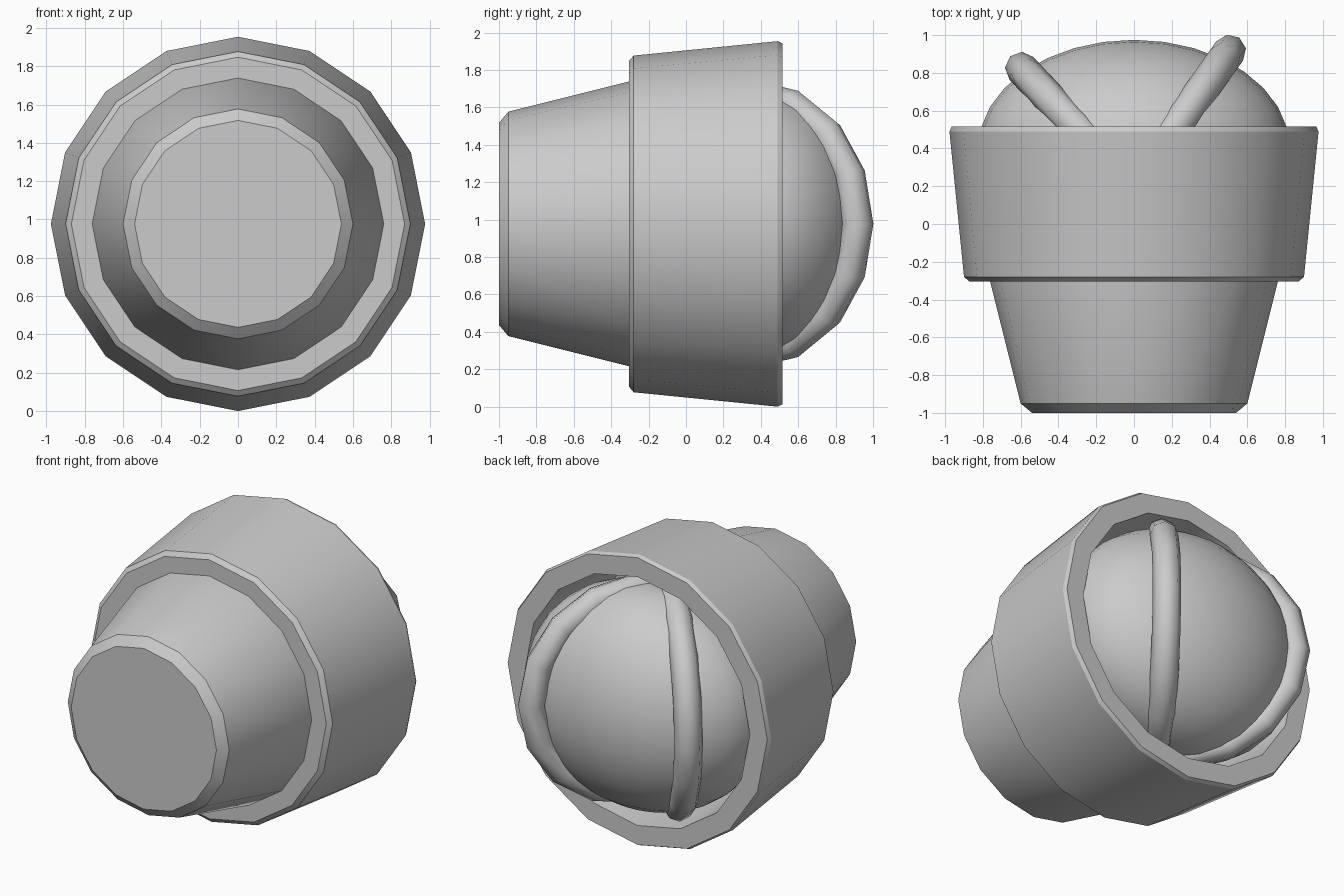
import bpy, bmesh, math
from mathutils import Vector

cube = bpy.data.objects.get("Cube")
if cube:
    bpy.data.objects.remove(cube, do_unlink=True)

SIDES = 16
AXIS_Z = 0.977

grey = bpy.data.materials.new("plain_grey")
grey.use_nodes = True
grey.diffuse_color = (0.6, 0.6, 0.6, 1)
grey.node_tree.nodes["Principled BSDF"].inputs["Base Color"].default_value = (0.6, 0.6, 0.6, 1)


def finish(obj, name, angle=30):
    obj.name = name
    obj.data.materials.append(grey)
    bpy.ops.object.select_all(action='DESELECT')
    obj.select_set(True)
    bpy.context.view_layer.objects.active = obj
    bpy.ops.object.shade_smooth_by_angle(angle=math.radians(angle))
    return obj


def lathe(name, profile):
    """Spin (radius, y) points about the horizontal axis and cap both ends."""
    bm = bmesh.new()
    rings = []
    for r, y in profile:
        ring = []
        for i in range(SIDES):
            a = math.tau * i / SIDES
            ring.append(bm.verts.new((r * math.sin(a), y, AXIS_Z + r * math.cos(a))))
        rings.append(ring)
    for a, b in zip(rings, rings[1:]):
        for i in range(SIDES):
            j = (i + 1) % SIDES
            bm.faces.new((a[i], a[j], b[j], b[i]))
    bm.faces.new(rings[0])
    bm.faces.new(rings[-1])
    bmesh.ops.recalc_face_normals(bm, faces=bm.faces)
    mesh = bpy.data.meshes.new(name)
    bm.to_mesh(mesh)
    bm.free()
    obj = bpy.data.objects.new(name, mesh)
    bpy.context.collection.objects.link(obj)
    return finish(obj, name)


def hoop(name, x, y, heading):
    """Upright ring whose plane turns about the vertical."""
    bpy.ops.mesh.primitive_torus_add(
        major_radius=0.683, minor_radius=0.087,
        major_segments=SIDES, minor_segments=8,
        location=(x, y, AXIS_Z),
        rotation=(math.pi / 2, 0, math.radians(heading)))
    return finish(bpy.context.object, name, 60)


# Tapered front body with a chamfered end
lathe("front_body", [(0.54, -1), (0.6, -0.95), (0.765, -0.29), (0.765, -0.26)])

# Flared collar, hollow at the back
lathe("collar", [(0.87, -0.305), (0.9, -0.28), (0.977, 0.49), (0.965, 0.515),
                 (0.835, 0.515), (0.78, -0.2)])

# Flattened ball in the opening
bpy.ops.mesh.primitive_uv_sphere_add(segments=32, ring_count=16, radius=1,
                                     location=(0, 0.4, AXIS_Z))
ball = bpy.context.object
ball.scale = (0.825, 0.575, 0.73)
finish(ball, "ball", 60)

# Two crossed hoops around the ball
hoop("left_hoop", 0.11, 0.36, 54.5)
hoop("right_hoop", -0.13, 0.325, 133)
